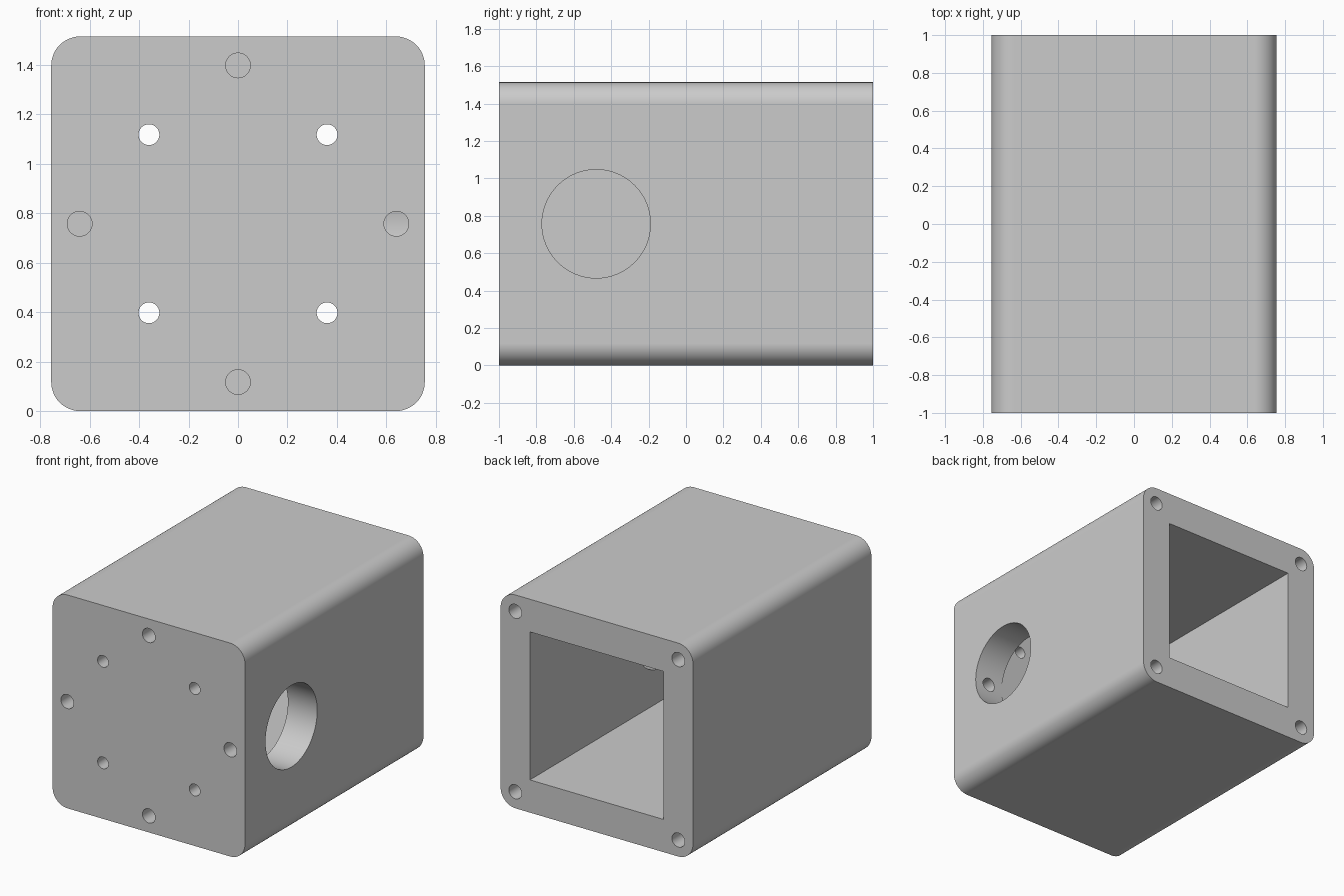
import bpy, bmesh, math
from mathutils import Matrix, Vector

default = bpy.data.objects.get("Cube")
if default:
    bpy.data.objects.remove(default, do_unlink=True)

WIDTH, LENGTH, MID = 1.51, 2.0, 0.757
CAVITY, WALL = 1.05, 0.23
FRONT, BACK = -LENGTH / 2, LENGTH / 2

grey = bpy.data.materials.new("light_grey")
grey.use_nodes = True
grey.diffuse_color = (0.6, 0.6, 0.6, 1)
grey.node_tree.nodes["Principled BSDF"].inputs["Base Color"].default_value = (0.6, 0.6, 0.6, 1)


def make_object(name, bm):
    mesh = bpy.data.meshes.new(name)
    bm.to_mesh(mesh)
    bm.free()
    mesh.materials.append(grey)
    obj = bpy.data.objects.new(name, mesh)
    bpy.context.collection.objects.link(obj)
    return obj


def box(name, size, center, corner=0):
    """Box whose long edges along y may be rounded."""
    bm = bmesh.new()
    bmesh.ops.create_cube(bm, size=1)
    bmesh.ops.scale(bm, vec=size, verts=bm.verts)
    if corner:
        along_y = [e for e in bm.edges
                   if abs(e.verts[0].co.y - e.verts[1].co.y) > size[1] / 2]
        bmesh.ops.bevel(bm, geom=along_y, offset=corner, segments=12,
                        profile=0.5, affect='EDGES')
    bmesh.ops.translate(bm, vec=center, verts=bm.verts)
    return make_object(name, bm)


def rod(name, radius, depth, center, axis):
    """Cylinder cutter along the given axis."""
    bm = bmesh.new()
    turn = Vector((0, 0, 1)).rotation_difference(Vector(axis)).to_matrix().to_4x4()
    bmesh.ops.create_cone(bm, cap_ends=True, segments=64, radius1=radius, radius2=radius,
                          depth=depth, matrix=Matrix.Translation(center) @ turn)
    return make_object(name, bm)


# Rounded housing block
housing = box("housing", (WIDTH, LENGTH, WIDTH + 0.004), (0, 0, MID), 0.117)

# Square cavity open at the back
cavity_len = LENGTH - WALL + 0.2
cutters = [box("cavity_cutter", (CAVITY, cavity_len, CAVITY),
               (0, FRONT + WALL - 0.002 + cavity_len / 2, MID))]

# Large round port in the left wall only
cutters.append(rod("port_cutter", 0.29, 0.5, (0.7, -0.48, MID), (1, 0, 0)))

# Four through holes in the front wall and four blind holes in the back corners
for sx in (-1, 1):
    for sz in (-1, 1):
        cutters.append(rod("through_cutter", 0.042, 0.5,
                           (sx * 0.36, FRONT + 0.1, MID + sz * 0.36), (0, 1, 0)))
        cutters.append(rod("corner_cutter", 0.05, 0.8,
                           (sx * 0.64, BACK, MID + sz * 0.64), (0, 1, 0)))

# Four blind holes in the front, one centred on each edge
for i in range(4):
    a = i * math.pi / 2
    cutters.append(rod("front_cutter", 0.05, 0.8,
                       (0.64 * math.cos(a), FRONT, MID + 0.64 * math.sin(a)), (0, 1, 0)))

# Cut everything, then drop the cutters
bpy.ops.object.select_all(action='DESELECT')
bpy.context.view_layer.objects.active = housing
housing.select_set(True)
for cutter in cutters:
    cutter.hide_render = True
    mod = housing.modifiers.new("cut", 'BOOLEAN')
    mod.operation = 'DIFFERENCE'
    mod.solver = 'EXACT'
    mod.object = cutter
    bpy.ops.object.modifier_apply(modifier=mod.name)
    bpy.data.objects.remove(cutter, do_unlink=True)

# Smooth corners and bores, crisp edges elsewhere
bpy.ops.object.shade_smooth_by_angle(angle=math.radians(30))
weighted = housing.modifiers.new("weighted_normals", 'WEIGHTED_NORMAL')
weighted.keep_sharp = True
